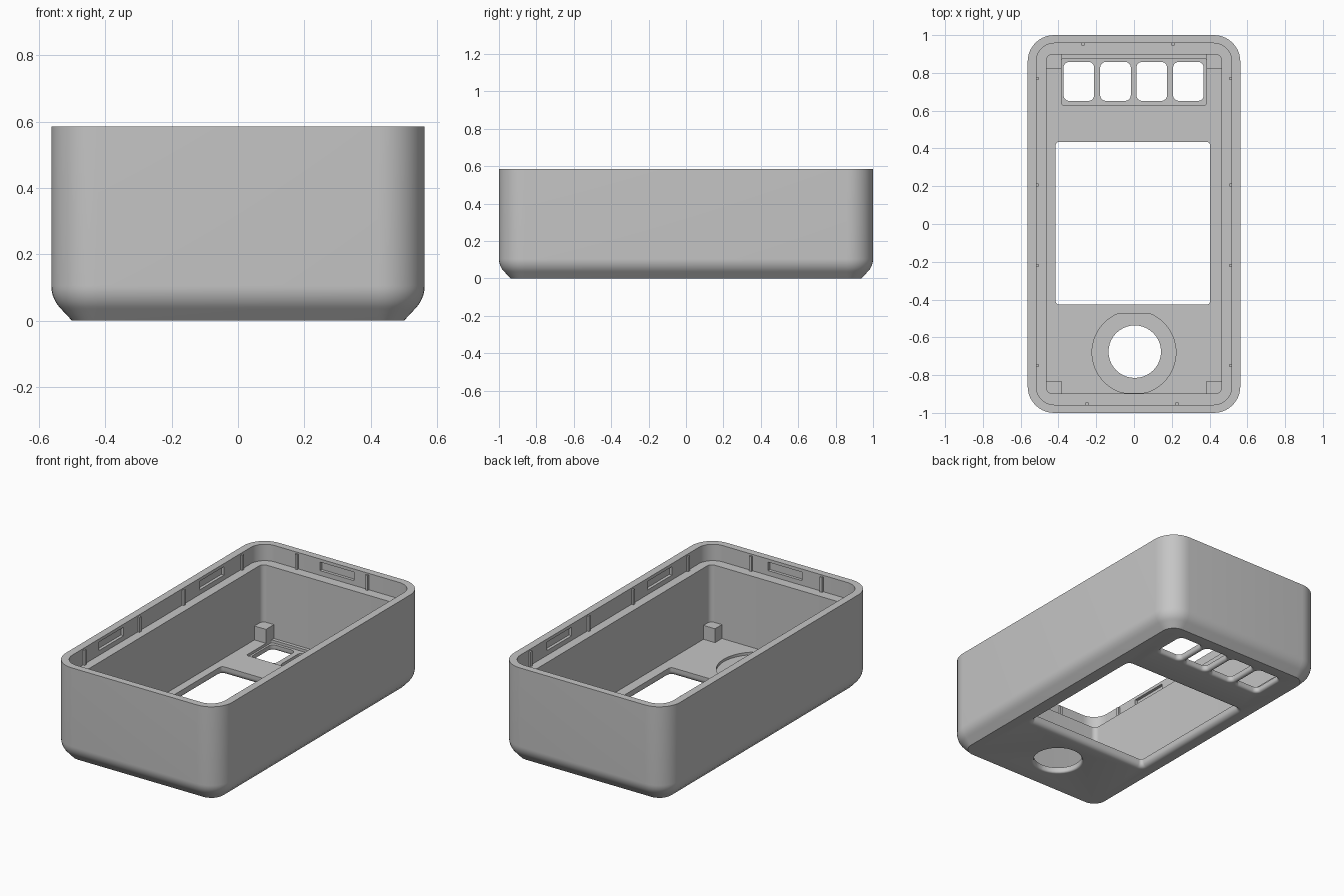
import bpy, bmesh, math
from mathutils import Vector

if "Cube" in bpy.data.objects:
    bpy.data.objects.remove(bpy.data.objects["Cube"], do_unlink=True)

grey = bpy.data.materials.new("plain_grey")
grey.use_nodes = True
COLOUR = (0.56, 0.56, 0.56, 1)
grey.diffuse_color = COLOUR
grey.node_tree.nodes["Principled BSDF"].inputs["Base Color"].default_value = COLOUR

TOP, LEDGE, FLOOR = 0.585, 0.485, 0.05


def outline(cx, cy, hx, hy, r, steps=10):
    """Rounded rectangle from its centre, half sizes and corner radius."""
    pts = []
    for i, (sx, sy) in enumerate([(1, 1), (-1, 1), (-1, -1), (1, -1)]):
        for k in range(steps + 1):
            a = math.radians(90) * (i + k / steps)
            pts.append((cx + sx * (hx - r) + r * math.cos(a),
                        cy + sy * (hy - r) + r * math.sin(a)))
    return pts


def loft(name, rings):
    """Closed solid through (outline, z) rings, listed from bottom to top."""
    bm = bmesh.new()
    loops = [[bm.verts.new((x, y, z)) for x, y in pts] for pts, z in rings]
    n = len(loops[0])
    for low, high in zip(loops, loops[1:]):
        for i in range(n):
            j = (i + 1) % n
            bm.faces.new((low[i], low[j], high[j], high[i]))
    bm.faces.new(loops[0][::-1])
    bm.faces.new(loops[-1])
    bmesh.ops.recalc_face_normals(bm, faces=bm.faces)
    me = bpy.data.meshes.new(name)
    bm.to_mesh(me)
    bm.free()
    me.materials.append(grey)
    ob = bpy.data.objects.new(name, me)
    bpy.context.collection.objects.link(ob)
    return ob


def block(name, x, y, z, hx, hy, hz):
    bm = bmesh.new()
    bmesh.ops.create_cube(bm, size=2)
    for v in bm.verts:
        v.co = Vector((x + v.co.x * hx, y + v.co.y * hy, z + v.co.z * hz))
    me = bpy.data.meshes.new(name)
    bm.to_mesh(me)
    bm.free()
    me.materials.append(grey)
    ob = bpy.data.objects.new(name, me)
    bpy.context.collection.objects.link(ob)
    return ob


def cut(target, cutter):
    mod = target.modifiers.new("cut", "BOOLEAN")
    mod.operation = "DIFFERENCE"
    mod.solver = "EXACT"
    mod.object = cutter
    bpy.context.view_layer.objects.active = target
    bpy.ops.object.modifier_apply(modifier=mod.name)
    bpy.data.objects.remove(cutter, do_unlink=True)


def opening(cx, cy, hx, hy, r, flare):
    """Cutter through the floor whose outer edge is rounded outwards."""
    rings = [(outline(cx, cy, hx + flare, hy + flare, r + flare), -0.02)]
    for k in range(6):
        a = math.radians(90) * k / 5
        f = flare * (1 - math.sin(a))
        z = flare * (1 - math.cos(a))
        rings.append((outline(cx, cy, hx + f, hy + f, r + f), z))
    rings.append((outline(cx, cy, hx, hy, r), 0.2))
    return loft("opening_cutter", rings)


# Outer body with a rounded lower edge that meets the base at an angle
R = 0.14
rings = []
for k in range(9):
    a = math.radians(45) * (1 - k / 8)
    inset = 0.2 * (1 - math.cos(a))
    z = 0.035 + 0.07 * (1 - math.sin(a) / math.sin(math.radians(45)))
    rings.append((outline(0, 0, 0.563 - inset * 0.5, 1 - inset * 0.5, R - inset * 0.5), z))
rings.insert(0, (outline(0, 0, 0.501, 0.938, R - 0.062), 0))
rings.append((outline(0, 0, 0.563, 1, R), TOP))
case = loft("case_shell", rings)

# Lid recess and main cavity
cut(case, loft("lid_cutter", [(outline(0, 0, 0.517, 0.957, 0.095), z) for z in (LEDGE, 0.7)]))
cut(case, loft("cavity_cutter", [(outline(0, 0, 0.463, 0.897, 0.03), z) for z in (FLOOR, 0.65)]))

# Shallow floor recesses for the keys and the round control
cut(case, loft("key_recess_cutter", [(outline(0, 0.753, 0.385, 0.123, 0.012), z) for z in (0.034, 0.2)]))
ring = [(0.222 * math.cos(math.tau * i / 64),
         min(max(-0.68 + 0.222 * math.sin(math.tau * i / 64), -0.894), -0.475)) for i in range(64)]
cut(case, loft("round_recess_cutter", [(ring, z) for z in (0.034, 0.2)]))

# Screen window, key openings and round opening
cut(case, opening(-0.006, 0.004, 0.409, 0.431, 0.02, 0.03))
for x in (-0.292, -0.098, 0.094, 0.288):
    cut(case, opening(x, 0.755, 0.081, 0.103, 0.03, 0.016))
cut(case, opening(0.004, -0.676, 0.139, 0.139, 0.1389, 0.012))

# Snap slots in the upper wall
for side in (-1, 1):
    for y in (-0.485, 0.485):
        cut(case, block("slot_cutter", side * 0.517, y, 0.54, 0.018, 0.12, 0.026))
    cut(case, block("slot_cutter", 0, side * 0.957, 0.54, 0.115, 0.018, 0.026))

bpy.ops.object.select_all(action="DESELECT")
case.select_set(True)
bpy.context.view_layer.objects.active = case
bpy.ops.object.shade_smooth_by_angle(angle=math.radians(30))

# Corner posts standing on the floor
for side, s in (("right", -1), ("left", 1)):
    block(f"front_{side}_post", s * 0.43, -0.87, 0.088, 0.045, 0.04, 0.047)
    block(f"back_{side}_post", s * 0.43, 0.863, 0.088, 0.045, 0.043, 0.047)

# Small upright ribs on the upper wall
for s in (-1, 1):
    for y in (-0.75, -0.22, 0.207, 0.77):
        block("side_rib", s * 0.514, y, 0.53, 0.009, 0.008, 0.046)
for x, y in ((-0.27, 0.954), (0.207, 0.954), (-0.25, -0.954), (0.227, -0.954)):
    block("end_rib", x, y, 0.53, 0.008, 0.009, 0.046)
